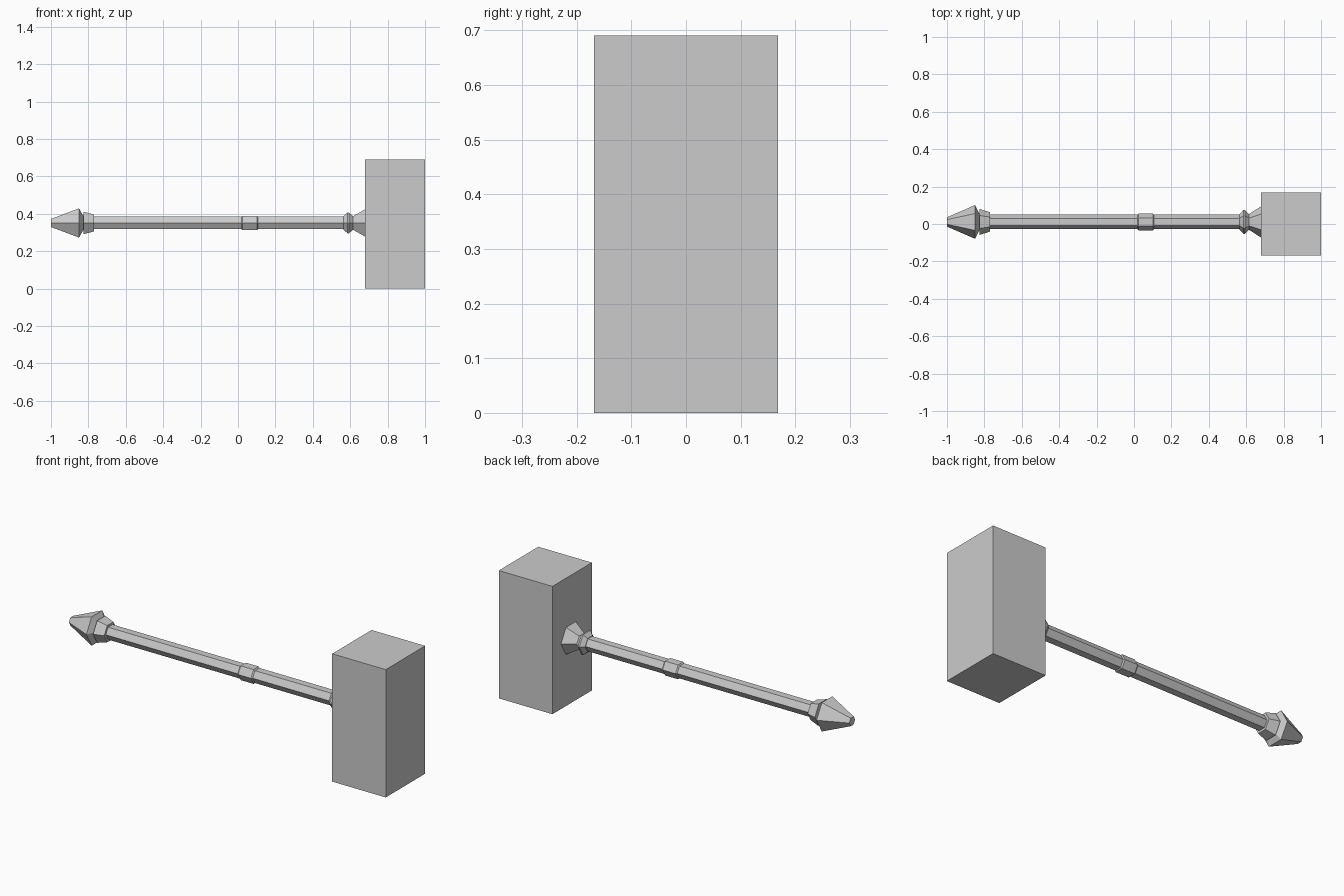
import bpy, bmesh
from math import cos, sin, pi

if "Cube" in bpy.data.objects:
    bpy.data.objects.remove(bpy.data.objects["Cube"])

AXIS_Y, AXIS_Z, SIDES = 0.011, 0.351, 6


def hex_part(name, profile):
    """Six-sided turned part along x from (x, radius) pairs, capped at both ends."""
    bm = bmesh.new()
    rings = []
    for x, r in profile:
        rings.append([bm.verts.new((x, AXIS_Y + r * cos(2 * pi * i / SIDES),
                                    AXIS_Z + r * sin(2 * pi * i / SIDES)))
                      for i in range(SIDES)])
    for a, b in zip(rings, rings[1:]):
        for i in range(SIDES):
            j = (i + 1) % SIDES
            bm.faces.new((a[i], a[j], b[j], b[i]))
    bm.faces.new(rings[0])
    bm.faces.new(rings[-1])
    bmesh.ops.recalc_face_normals(bm, faces=bm.faces)
    mesh = bpy.data.meshes.new(name)
    bm.to_mesh(mesh)
    bm.free()
    obj = bpy.data.objects.new(name, mesh)
    bpy.context.collection.objects.link(obj)
    return obj


# Block-shaped hammer head
bpy.ops.mesh.primitive_cube_add(size=1, location=(0.84, 0, 0.345))
head = bpy.context.object
head.name = "hammer_head"
head.scale = (0.32, 0.336, 0.69)

# Shaft and its fittings, all sharing one axis
hex_part("shaft", [(-0.83, 0.0385), (0.68, 0.0385)])
hex_part("pommel", [(-1.0, 0.025), (-0.85, 0.09), (-0.825, 0.04)])
hex_part("pommel_collar", [(-0.825, 0.069), (-0.77, 0.052)])
hex_part("grip_band", [(0.018, 0.039), (0.024, 0.0445), (0.101, 0.0445), (0.107, 0.039)])
hex_part("neck_ring", [(0.565, 0.042), (0.585, 0.064), (0.593, 0.064), (0.617, 0.04)])
hex_part("head_flare", [(0.612, 0.04), (0.68, 0.084)])
